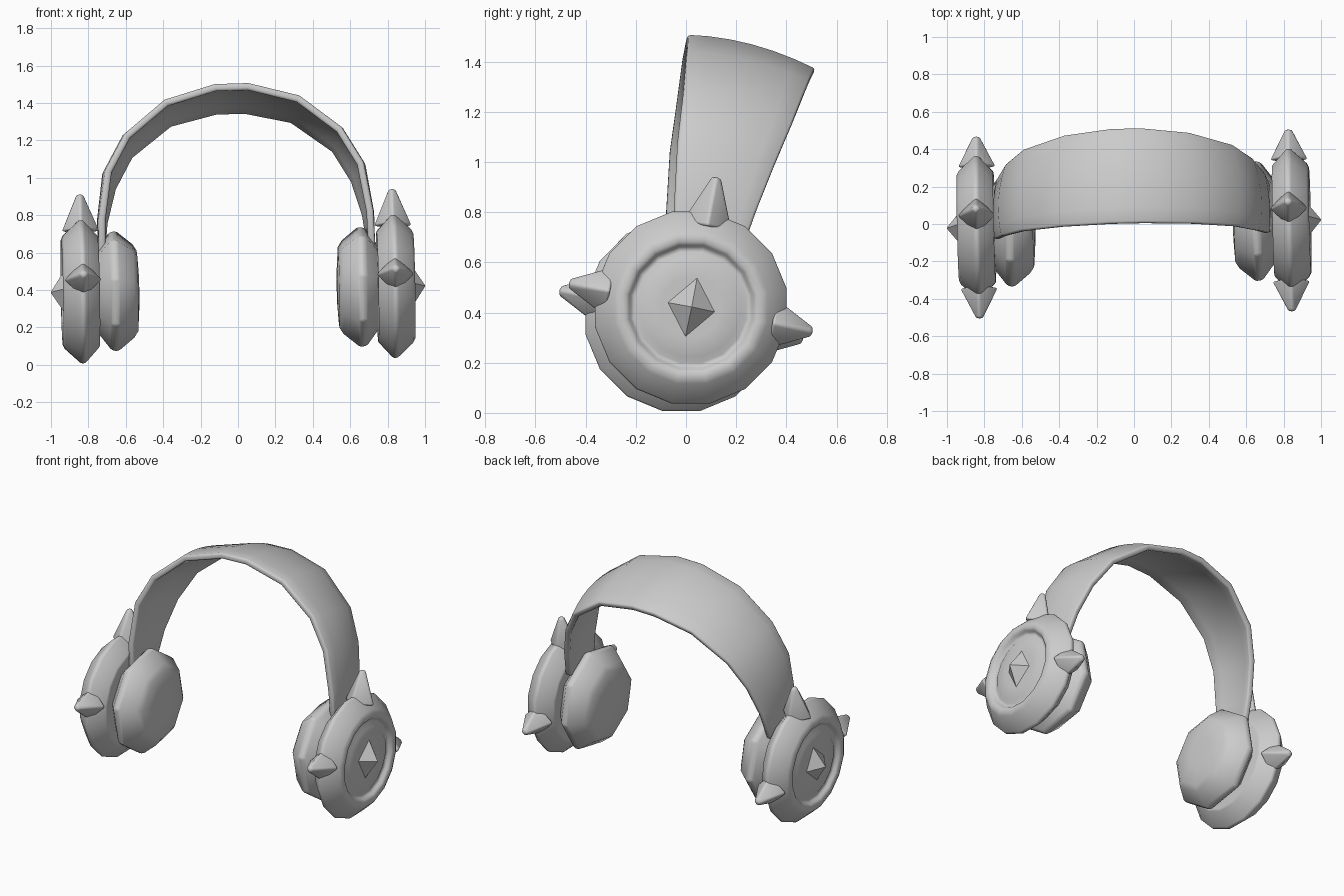
import bpy, bmesh, math
from mathutils import Matrix, Vector

cube = bpy.data.objects.get("Cube")
if cube:
    bpy.data.objects.remove(cube)

grey = bpy.data.materials.new("light_grey")
grey.use_nodes = True
color = (0.6, 0.6, 0.6, 1)
grey.diffuse_color = color
grey.node_tree.nodes["Principled BSDF"].inputs["Base Color"].default_value = color

CENTER = Vector((0, 0, 0.405))      # height of the ear cup axis
TURN = math.radians(-11.25)         # cups are turned about their axis


def pose(roll):
    """Slight casual tilt of the resting headphones."""
    pivot = Matrix.Translation(CENTER)
    rot = Matrix.Rotation(math.radians(1.3), 4, "Z") @ Matrix.Rotation(math.radians(-roll), 4, "Y")
    return pivot @ rot @ pivot.inverted()


def finish(bm, name, roll=1.0, bevel=0.0, smooth=True, mirror=True, solid=0.0):
    bmesh.ops.recalc_face_normals(bm, faces=bm.faces)
    mesh = bpy.data.meshes.new(name)
    bm.to_mesh(mesh)
    bm.free()
    mesh.materials.append(grey)
    for p in mesh.polygons:
        p.use_smooth = smooth
    obj = bpy.data.objects.new(name, mesh)
    bpy.context.collection.objects.link(obj)
    if solid:
        m = obj.modifiers.new("Thickness", "SOLIDIFY")
        m.thickness, m.offset = solid, -1
    if bevel:
        m = obj.modifiers.new("Soft edges", "BEVEL")
        m.width, m.segments, m.angle_limit = bevel, 2, math.radians(38)
    if mirror:
        obj.modifiers.new("Both sides", "MIRROR")
    obj.matrix_world = pose(roll)
    return obj


def lathe(profile, sides, squash=1.0):
    """Revolve (x, radius) points about the cup axis; caps both ends."""
    bm = bmesh.new()
    rings = []
    for x, r in profile:
        ring = []
        for i in range(sides):
            a = 2 * math.pi * i / sides
            p = Vector((x, r * math.cos(a) * squash, r * math.sin(a)))
            ring.append(bm.verts.new(Matrix.Rotation(TURN, 3, "X") @ p + CENTER))
        rings.append(ring)
    for a, b in zip(rings, rings[1:]):
        for i in range(sides):
            j = (i + 1) % sides
            bm.faces.new((a[i], a[j], b[j], b[i]))
    bm.faces.new(rings[0])
    bm.faces.new(rings[-1])
    return bm


# Outer cup disc with raised rim, groove and centre plate
disc = [(0.745, 0.30), (0.825, 0.39), (0.845, 0.39), (0.93, 0.31), (0.942, 0.285),
        (0.937, 0.258), (0.912, 0.24), (0.912, 0.225), (0.926, 0.2), (0.926, 0.12)]
finish(lathe(disc, 16), "ear_cup", bevel=0.008)

# Faceted stud in the middle of each cup
finish(lathe([(0.92, 0.128), (1.0, 0.004)], 4, 0.8), "cup_stud", smooth=False)

# Cushion on the inside of each cup
pad = [(0.76, 0.22), (0.735, 0.25), (0.68, 0.325), (0.65, 0.33), (0.56, 0.255), (0.538, 0.22), (0.53, 0.1)]
finish(lathe(pad, 8), "ear_pad", bevel=0.015)

# Three blunt spikes around each cup
for label, degrees, tip in (("back", 0, 0.495), ("top", 90, 0.53), ("front", 180, 0.495)):
    bm = bmesh.new()
    base = 0.33
    bmesh.ops.create_cone(bm, cap_ends=True, segments=4, radius1=0.105, radius2=0.022, depth=tip - base)
    move = (Matrix.Translation(CENTER + Vector((0.835, 0, 0)))
            @ Matrix.Rotation(TURN + math.radians(degrees - 90), 4, "X")
            @ Matrix.Translation((0, 0, (tip + base) / 2)))
    bmesh.ops.transform(bm, matrix=move, verts=bm.verts)
    finish(bm, label + "_spike", bevel=0.012)

# Headband: front and back edge points from the crown down to the cup
front = [(0.09, 0.005, 1.505), (0.36, -0.005, 1.43), (0.58, -0.025, 1.255),
         (0.69, -0.05, 1.065), (0.735, -0.065, 0.80), (0.74, -0.06, 0.60)]
back = [(0.08, 0.515, 1.37), (0.335, 0.485, 1.31), (0.56, 0.415, 1.14),
        (0.66, 0.34, 0.965), (0.715, 0.265, 0.78), (0.74, 0.20, 0.60)]


def both(points):
    return [Vector((-x, y, z)) for x, y, z in reversed(points)] + [Vector(p) for p in points]


bm = bmesh.new()
rows = []
COLUMNS = 6
for f, b in zip(both(front), both(back)):
    out = Vector((f.x, 0, max(f.z - 0.8, 0))).normalized()
    crown = 0.03 * min(1, max(0, (f.z - 0.6) / 0.4))
    row = []
    for c in range(COLUMNS + 1):
        t = c / COLUMNS
        row.append(bm.verts.new(f.lerp(b, t) + out * crown * 4 * t * (1 - t)))
    rows.append(row)
for a, b in zip(rows, rows[1:]):
    for c in range(COLUMNS):
        bm.faces.new((a[c], b[c], b[c + 1], a[c + 1]))
band = finish(bm, "headband", roll=1.8, bevel=0.012, mirror=False, solid=0.038)
# Thickness must grow towards the head
middle = band.data.polygons[len(band.data.polygons) // 2]
if middle.normal.z < 0:
    band.data.flip_normals()
